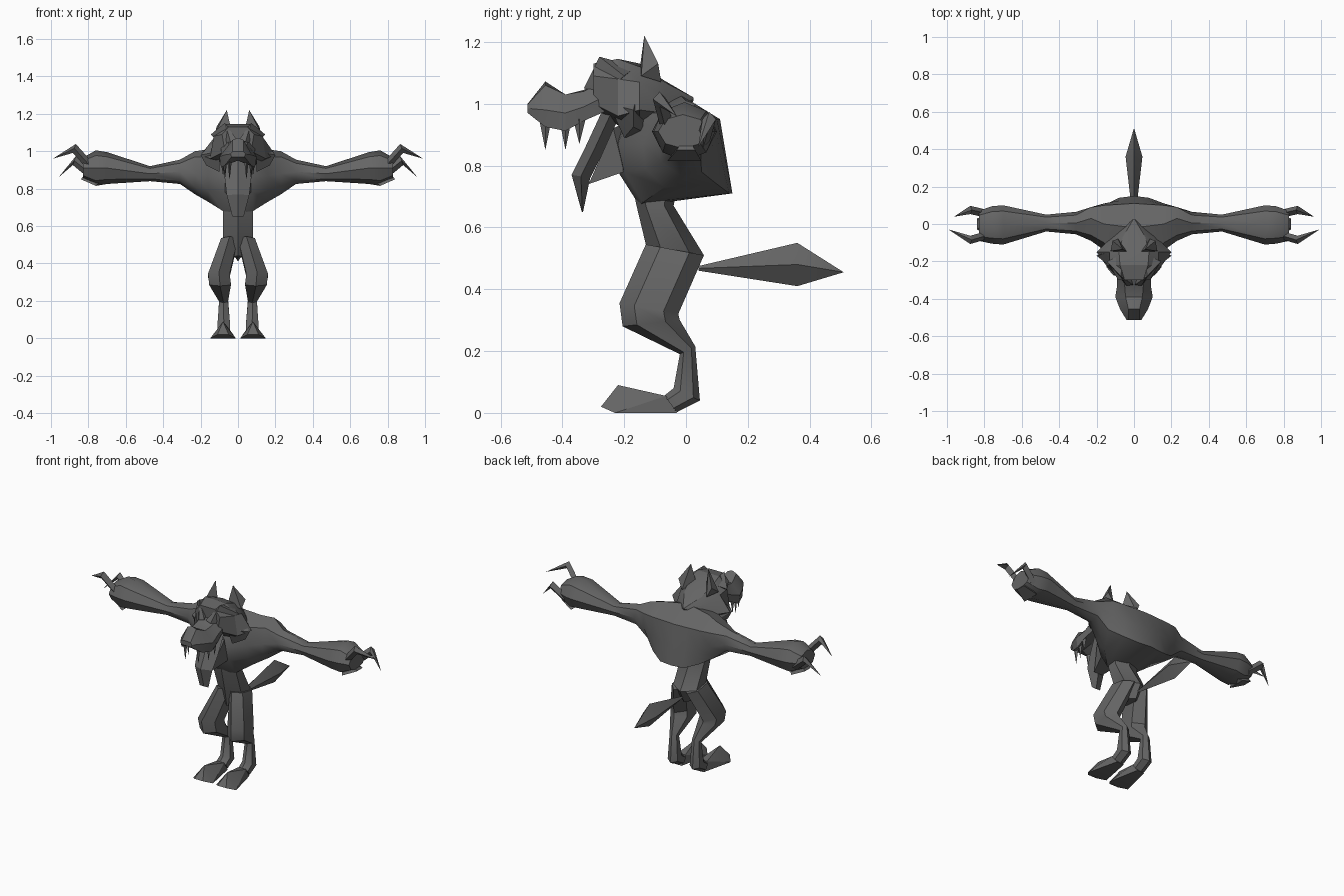
import bpy, bmesh, math
from mathutils import Vector as V

if "Cube" in bpy.data.objects:
    bpy.data.objects.remove(bpy.data.objects["Cube"])

fur = bpy.data.materials.new("dark grey fur")
fur.diffuse_color = (0.13, 0.13, 0.13, 1)
fur.use_nodes = True
fur.node_tree.nodes["Principled BSDF"].inputs["Base Color"].default_value = fur.diffuse_color


def finish(name, bm, mirror, angle=40):
    """Turn a bmesh into a shaded object, optionally mirrored across x = 0."""
    bmesh.ops.remove_doubles(bm, verts=bm.verts, dist=0.0005)
    bmesh.ops.recalc_face_normals(bm, faces=bm.faces)
    me = bpy.data.meshes.new(name)
    bm.to_mesh(me)
    bm.free()
    me.materials.append(fur)
    ob = bpy.data.objects.new(name, me)
    bpy.context.collection.objects.link(ob)
    if mirror:
        ob.modifiers.new("mirror", 'MIRROR').use_mirror_merge = False
    bpy.ops.object.select_all(action='DESELECT')
    bpy.context.view_layer.objects.active = ob
    ob.select_set(True)
    bpy.ops.object.shade_smooth_by_angle(angle=math.radians(angle))
    return ob


def loft(name, rings, mirror=False, angle=40):
    """Skin a row of rings with equal point counts and cap both ends."""
    bm = bmesh.new()
    rows = [[bm.verts.new(p) for p in r] for r in rings]
    n = len(rows[0])
    for a, b in zip(rows, rows[1:]):
        for i in range(n):
            j = (i + 1) % n
            bm.faces.new((a[i], a[j], b[j], b[i]))
    bm.faces.new(rows[0])
    bm.faces.new(rows[-1])
    return finish(name, bm, mirror, angle)


def hull(name, pts, mirror=True):
    bm = bmesh.new()
    for p in pts:
        bm.verts.new(p)
    out = bmesh.ops.convex_hull(bm, input=bm.verts)
    loose = [g for g in out["geom_interior"] if isinstance(g, bmesh.types.BMVert)]
    bmesh.ops.delete(bm, geom=loose, context='VERTS')
    return finish(name, bm, mirror, 25)


def ring(a, b, w, n=6):
    """Ellipse through opposite points a and b with half width vector w."""
    a, b, w = V(a), V(b), V(w)
    k = 1 / max(math.sin(2 * math.pi * i / n) for i in range(n))
    return [(a + b) / 2 + (a - b) / 2 * math.cos(t) + w * k * math.sin(t)
            for t in (2 * math.pi * i / n for i in range(n))]


def side_ring(f, b, cx, hx, n=6):
    """Ring between a front and a back (y, z) point."""
    return ring((cx, *f), (cx, *b), (hx, 0, 0), n)


def half_rings(sections):
    """Close half outlines, given as y plus (x, z) points, across x = 0."""
    return [[V((x, y, z)) for x, z in h] + [V((-x, y, z)) for x, z in h[-2:0:-1]]
            for y, h in sections]


# Torso and arms: (y, z) outlines stepping outward along x
chest = [
    (0, [(-.23, .87), (-.22, .78), (-.15, .67), (.15, .71), (.13, .83), (.11, .95), (-.02, 1.03), (-.2, .95)]),
    (.08, [(-.22, .87), (-.2, .78), (-.14, .68), (.14, .71), (.125, .83), (.105, .95), (-.01, 1.02), (-.18, .97)]),
    (.16, [(-.14, .87), (-.13, .79), (-.07, .73), (.1, .74), (.11, .84), (.1, .95), (0, 1.01), (-.1, .97)]),
    (.23, [(-.09, .88), (-.08, .81), (-.02, .77), (.05, .78), (.09, .86), (.09, .95), (.03, 1.0), (-.06, .97)]),
]
half = [[V((x, y, z)) for y, z in s] for x, s in chest]
for x, cy, cz, ry, rz in [(.31, .005, .89, .06, .065), (.47, .005, .88, .045, .04),
                          (.70, -.005, .91, .105, .085), (.76, -.005, .91, .1, .095),
                          (.83, -.01, .91, .08, .055)]:
    half.append([V((x, cy - ry * math.cos(t), cz - rz * math.sin(t)))
                 for t in (i * math.pi / 4 for i in range(8))])
mirrored = [[V((-p.x, p.y, p.z)) for p in r] for r in half[:0:-1]]
loft("torso_and_arms", mirrored + half)

# Clawed fingers: base, knuckle, tip
for name, base, knee, tip in [
        ("front_finger", (.79, -.06, .92), (.875, -.085, 1.015), (.99, -.03, .96)),
        ("back_finger", (.79, .055, .88), (.875, .075, .95), (.96, .04, .86))]:
    base, knee, tip = V(base), V(knee), V(tip)
    up, side = V((-.008, 0, .024)), V((0, .022, 0))
    loft(name, [ring(base + up, base - up, side, 4), ring(knee + up, knee - up, side, 4),
                ring(tip, tip, side * .03, 4)], True, 25)
# Thumb stub below the wrist
hull("palm_heel", [(.76, -.06, .815), (.76, .05, .815), (.84, -.03, .85), (.84, .03, .85),
                   (.72, 0, .85), (.8, 0, .9)])

# Waist and hips
loft("waist", [side_ring((-.17, .72), (-.03, .72), 0, .08),
               side_ring((-.16, .67), (-.04, .67), 0, .08),
               side_ring((-.13, .545), (.058, .51), 0, .08),
               side_ring((-.11, .44), (.02, .43), 0, .025)])

# Legs
loft("leg", [side_ring((-.13, .545), (.058, .51), .045, .045),
             side_ring((-.215, .355), (-.025, .32), .102, .058),
             side_ring((-.205, .28), (-.02, .30), .096, .058),
             side_ring((-.02, .19), (.03, .215), .077, .024),
             side_ring((-.04, .08), (.045, .04), .076, .034),
             side_ring((-.07, .056), (-.03, .002), .076, .034)], True)
hull("foot", [(.05, -.065, .055), (.1, -.065, .055), (.08, -.22, .09), (.012, -.23, 0),
              (.148, -.23, 0), (.05, -.275, .02), (.11, -.275, .02), (.05, -.03, 0), (.1, -.03, 0)])

# Tail
loft("tail", [ring((0, .04, .475), (0, .04, .46), (.008, 0, 0), 4),
              ring((0, .36, .55), (0, .36, .41), (.045, 0, 0), 4),
              ring((0, .51, .455), (0, .51, .455), (.001, 0, 0), 4)], angle=60)

# Skull with flared cheek mane
loft("skull", half_rings([
    (-.30, [(0, 1.13), (.05, 1.13), (.085, 1.09), (.07, 1.0), (0, .99)]),
    (-.22, [(0, 1.145), (.075, 1.145), (.13, 1.08), (.15, .96), (0, .93)]),
    (-.15, [(0, 1.13), (.08, 1.12), (.13, 1.07), (.2, .98), (0, .88)]),
    (-.07, [(0, 1.075), (.06, 1.07), (.1, 1.03), (.12, .97), (0, .9)]),
    (.025, [(0, 1.02), (.004, 1.02), (.004, 1.018), (.004, 1.015), (0, 1.01)])]), angle=25)
hull("cheek_mane", [(.2, -.17, .98), (.17, -.17, .925), (.1, -.2, .89), (.1, -.12, .9),
                    (.13, -.15, 1.06), (.1, -.25, 1.0)])

# Snout
loft("snout", half_rings([
    (-.25, [(0, 1.1), (.06, 1.08), (.09, 1.03), (.075, .98), (0, .98)]),
    (-.33, [(0, 1.045), (.05, 1.04), (.09, .99), (.09, .945), (0, .97)]),
    (-.39, [(0, 1.03), (.045, 1.03), (.1, .97), (.09, .912), (0, .96)]),
    (-.455, [(0, 1.072), (.03, 1.06), (.075, .98), (.07, .925), (0, .95)]),
    (-.512, [(0, 1.0), (.03, .998), (.04, .985), (.035, .97), (0, .97)])]), angle=25)

# Brow ridges and ears
hull("brow", [(.005, -.325, 1.06), (.07, -.28, 1.152), (.145, -.2, 1.09), (.09, -.26, 1.035),
              (.04, -.33, 1.05), (.06, -.16, 1.12)])
hull("ear", [(.035, -.15, 1.11), (.125, -.145, 1.09), (.085, -.08, 1.07), (.115, -.09, 1.13),
             (.06, -.135, 1.22)])

# Upper fangs
for i, (x, y, z) in enumerate([(.045, -.455, .85), (.07, -.39, .85), (.08, -.345, .87)]):
    loft(f"fang_{i + 1}", [ring((x, y - .02, .95), (x, y + .02, .95), (.012, 0, 0), 4),
                           ring((x, y, z), (x, y, z), (.0005, 0, 0), 4)], True, 25)

# Hanging lower jaw and chin tuft
loft("lower_jaw", [side_ring((-.265, .99), (-.21, .97), 0, .075, 4),
                   side_ring((-.33, .85), (-.27, .84), 0, .07, 4),
                   side_ring((-.37, .77), (-.31, .76), 0, .06, 4),
                   side_ring((-.337, .65), (-.333, .65), 0, .03, 4)], angle=25)
hull("chin_tuft", [(.07, -.235, .92), (.07, -.2, .78), (.03, -.315, .74), (.05, -.235, .77),
                   (-.07, -.235, .92), (-.07, -.2, .78), (-.03, -.315, .74), (-.05, -.235, .77),
                   (0, -.18, .95)], False)
